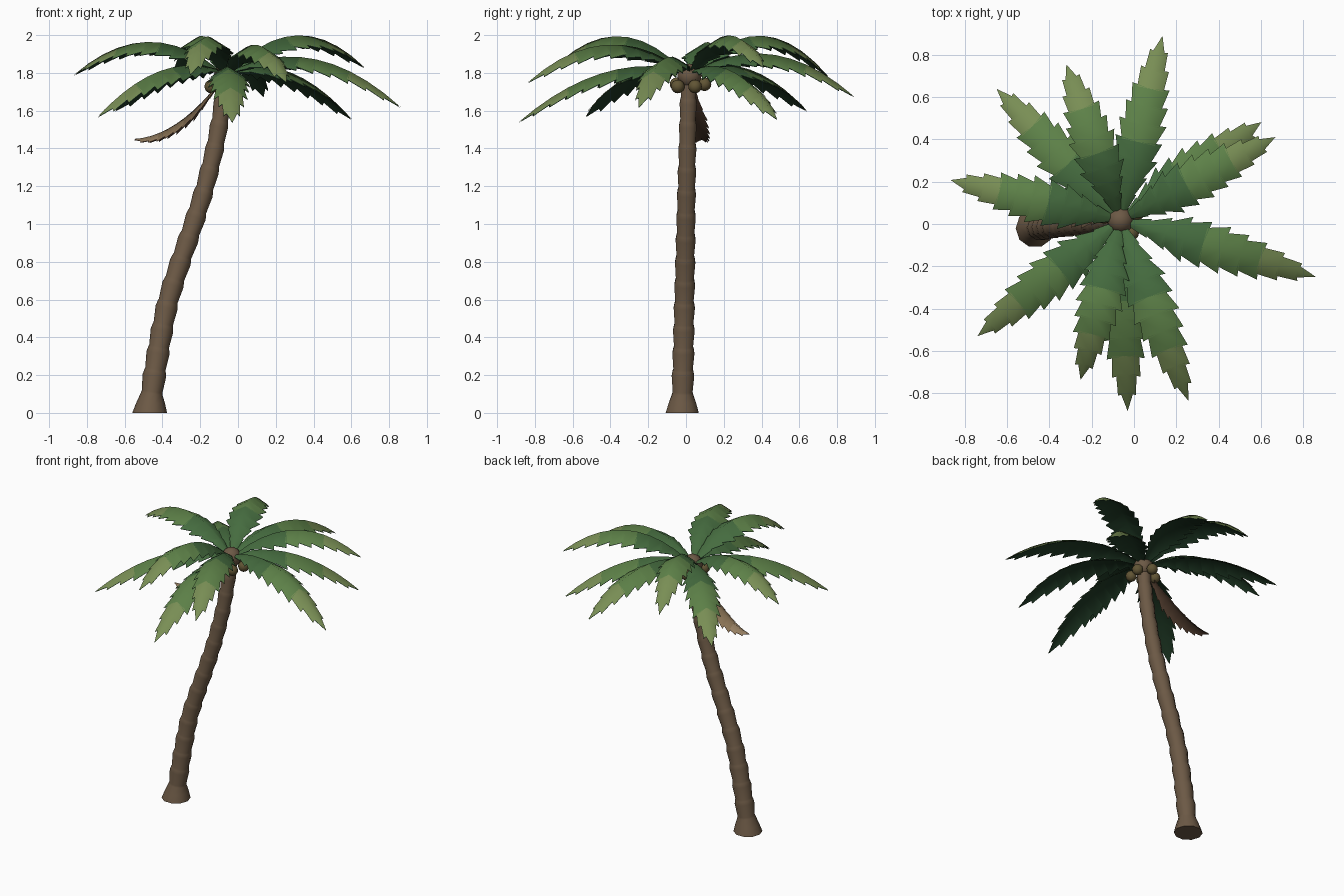
import bpy, bmesh, math
from mathutils import Vector

if "Cube" in bpy.data.objects:
    bpy.data.objects.remove(bpy.data.objects["Cube"])


def material(name, color):
    m = bpy.data.materials.new(name)
    m.diffuse_color = (*color, 1)
    m.use_nodes = True
    m.node_tree.nodes["Principled BSDF"].inputs["Base Color"].default_value = m.diffuse_color
    return m


BARK = material("bark", (0.15, 0.10, 0.06))
HUSK = material("husk", (0.12, 0.09, 0.035))
GREENS = [material("leaf_dark", (0.06, 0.15, 0.05)),
          material("leaf_mid", (0.11, 0.22, 0.065)),
          material("leaf_light", (0.19, 0.27, 0.09)),
          material("leaf_underside", (0.015, 0.045, 0.02))]
BROWNS = [material("dry_inner", (0.20, 0.13, 0.07)),
          material("dry_mid", (0.25, 0.17, 0.09)),
          material("dry_tip", (0.30, 0.21, 0.12)),
          material("dry_underside", (0.09, 0.05, 0.03))]


def finish(name, bm, mats, angle=None):
    me = bpy.data.meshes.new(name)
    for f in bm.faces:
        f.smooth = True
    bm.to_mesh(me)
    bm.free()
    ob = bpy.data.objects.new(name, me)
    bpy.context.collection.objects.link(ob)
    for m in mats:
        me.materials.append(m)
    if angle:
        bpy.ops.object.select_all(action='DESELECT')
        ob.select_set(True)
        bpy.context.view_layer.objects.active = ob
        bpy.ops.object.shade_smooth_by_angle(angle=math.radians(angle))
    return ob


def lerp(table, t):
    """Piecewise linear lookup in a list of (t, value)."""
    for (a, u), (b, v) in zip(table, table[1:]):
        if t <= b:
            return u + (v - u) * (t - a) / (b - a)
    return table[-1][1]


# Trunk: leaning centre line, flared foot, ringed segments
LEAN = [(0, -.47), (.2, -.443), (.4, -.41), (.6, -.37), (.8, -.305), (1, -.235),
        (1.2, -.172), (1.4, -.122), (1.6, -.086), (1.8, -.064)]


def centre(z):
    x = sum(lerp(LEAN, max(0, min(1.8, z + d))) for d in (-.05, 0, .05)) / 3
    return Vector((x, -.02 + .035 * z / 1.8, z))


rings = [(0, .092), (.05, .077), (.1, .058)]
count = 14
for i in range(count):
    z0 = .1 + i * 1.68 / count
    step = 1.68 / count
    r = .058 - .016 * i / count
    rings += [(z0 + .012, r * .95), (z0 + step * .8, r * 1.08), (z0 + step, r * 1.0)]
bm = bmesh.new()
SIDES = 10
loops = []
for z, r in rings:
    c = centre(z)
    tan = (centre(z + .05) - centre(max(0, z - .05))).normalized() if z > .05 else Vector((0, 0, 1))
    u = Vector((0, 1, 0)).cross(tan).normalized()
    v = tan.cross(u)
    loops.append([bm.verts.new(c + r * (math.cos(a) * u + math.sin(a) * v))
                  for a in (2 * math.pi * k / SIDES for k in range(SIDES))])
for lo, hi in zip(loops, loops[1:]):
    for k in range(SIDES):
        n = (k + 1) % SIDES
        bm.faces.new((lo[k], lo[n], hi[n], hi[k]))
bm.faces.new(loops[0][::-1])
bm.faces.new(loops[-1])
finish("trunk", bm, [BARK], 40)


def ball(name, loc, r, mat):
    bm = bmesh.new()
    bmesh.ops.create_uvsphere(bm, u_segments=12, v_segments=8, radius=r)
    bmesh.ops.translate(bm, verts=bm.verts, vec=loc)
    finish(name, bm, [mat])


# Crown bud and coconuts
CX, CY = -.064, .018
ball("crown", (CX, CY, 1.785), .064, BARK)
for i in range(5):
    a = math.radians(22 + 72 * i)
    ball(f"coconut_{i + 1}", (CX + .08 * math.cos(a), CY + .08 * math.sin(a),
                              1.728 + .012 * (i % 2)), .036, HUSK)

# Fronds: arched spine, drooping saw-toothed halves, dark underside sheet
WIDTH = [(0, .014), (.12, .05), (.3, .105), (.5, .108), (.7, .085), (.85, .053), (.95, .028), (1, .012)]


def frond(name, start, tip, rise, mats, width=1.0, droop=.6, teeth=10):
    start, tip = Vector(start), Vector(tip)
    flat = Vector((tip.x - start.x, tip.y - start.y, 0)).normalized()
    side = Vector((-flat.y, flat.x, 0))

    def point(t, s, w):
        p = start.lerp(tip, t)
        p.z = start.z + rise * t + (tip.z - start.z - rise) * t * t
        return p + side * (s * w) - Vector((0, 0, droop * w))

    bm = bmesh.new()
    for under in (False, True):
        off = Vector((0, 0, -.005 if under else 0))
        spine = [bm.verts.new(point(i / teeth, 0, 0) + off) for i in range(teeth + 1)]
        for s in (1, -1):
            for i in range(teeth):
                t0, t1 = i / teeth, (i + 1) / teeth
                last = i == teeth - 1
                wi, wo = lerp(WIDTH, t0) * width, lerp(WIDTH, t1) * width
                inner = bm.verts.new(point(t0, s, wi * (.75 if i else 1)) + off)
                if last:
                    vs = [spine[i], spine[i + 1], inner]
                else:
                    outer = bm.verts.new(point(t1 + .015, s, wo * 1.06) + off)
                    vs = [spine[i], spine[i + 1], outer, inner]
                if (s < 0) != under:
                    vs.reverse()
                f = bm.faces.new(vs)
                f.material_index = 3 if under else min(2, int(t0 * 3.2))
    bmesh.ops.remove_doubles(bm, verts=bm.verts, dist=.0005)
    finish(name, bm, mats)


# (tip x, tip y, tip z, initial rise)
TIPS = [(.135, .89, 1.675, .46), (-.32, .755, 1.78, .76), (-.65, .64, 1.60, .22),
        (-.868, .208, 1.79, .62), (-.74, -.53, 1.57, .22), (-.253, -.737, 1.79, .74),
        (-.03, -.885, 1.54, .20), (.258, -.837, 1.75, .60), (.86, -.25, 1.62, .42),
        (.669, .411, 1.83, .72), (.603, .482, 1.555, .20)]
for i, (x, y, z, rise) in enumerate(TIPS):
    d = Vector((x - CX, y - CY, 0)).normalized() * .035
    frond(f"frond_{i + 1}", (CX + d.x, CY + d.y, 1.815), (x, y, z), rise, GREENS)

# Dry hanging frond
frond("dry_frond", (-.1, .03, 1.75), (-.555, .085, 1.45), -.58, BROWNS, .62, .7)
